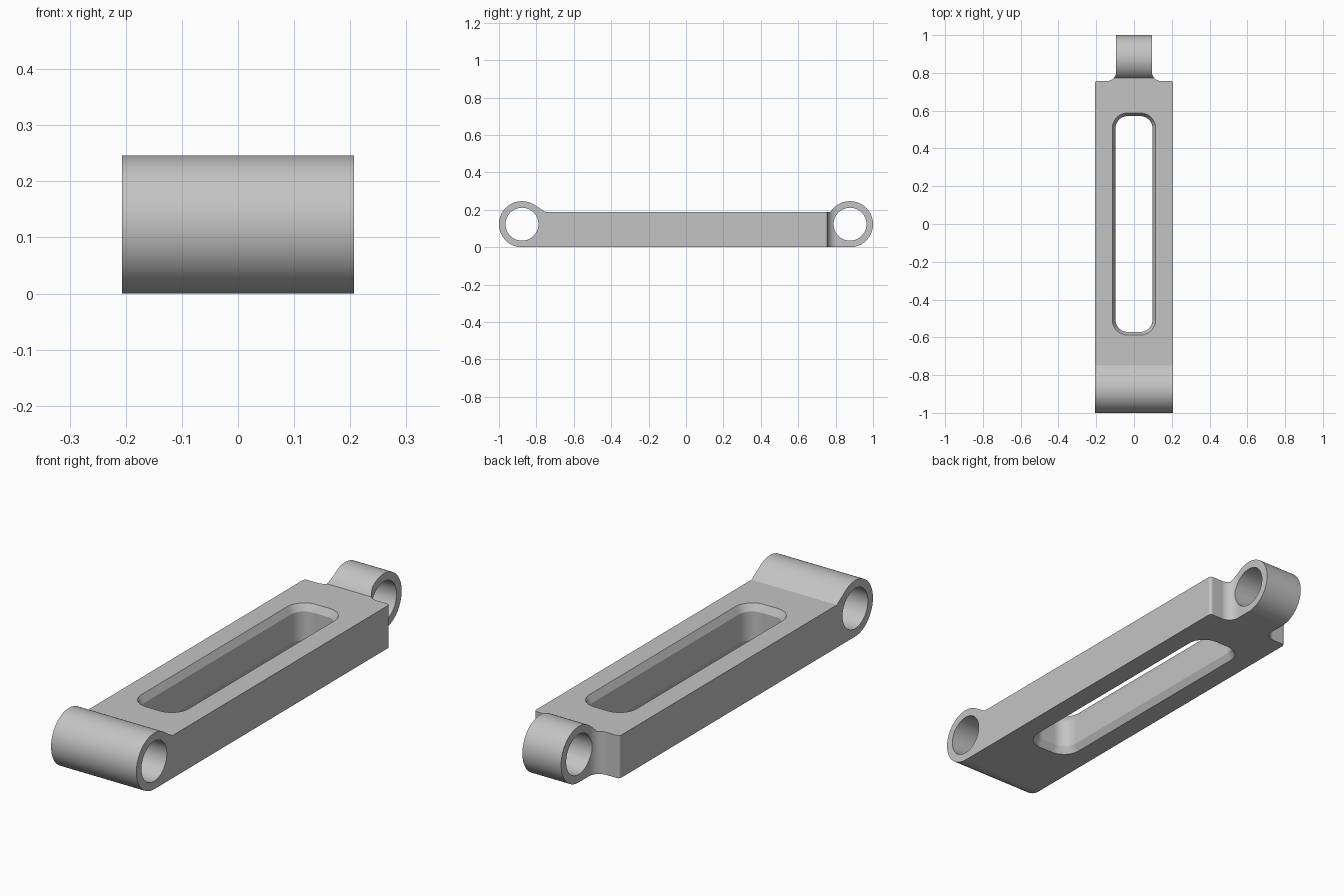
import bpy, bmesh
from math import sin, cos, radians, degrees, atan2, acos, asin, hypot
from mathutils import Vector

cube = bpy.data.objects.get("Cube")
if cube:
    bpy.data.objects.remove(cube, do_unlink=True)

EYE_Y, EYE_R, BORE_R = 0.877, 0.123, 0.088    # bored eyes at both ends
TOP, HALF_W, TONGUE = 0.187, 0.207, 0.094     # bar height and half widths
SHOULDER, ROUND, FILLET = 0.757, 0.013, 0.05  # back end of the bar

steel = bpy.data.materials.new("plain grey")
steel.use_nodes = True
grey = (0.55, 0.55, 0.55, 1)
steel.diffuse_color = grey
steel.node_tree.nodes["Principled BSDF"].inputs["Base Color"].default_value = grey


def arc(cx, cy, r, start, end, n):
    angles = [radians(start + (end - start) * i / n) for i in range(n + 1)]
    return [(cx + r * cos(a), cy + r * sin(a)) for a in angles]


def loft(name, rings):
    """Closed solid through a row of matching outlines."""
    bm = bmesh.new()
    loops = [[bm.verts.new(p) for p in ring] for ring in rings]
    for low, high in zip(loops, loops[1:]):
        for i in range(len(low)):
            j = (i + 1) % len(low)
            bm.faces.new((low[i], low[j], high[j], high[i]))
    bm.faces.new(loops[0][::-1])
    bm.faces.new(loops[-1])
    bmesh.ops.recalc_face_normals(bm, faces=bm.faces)
    mesh = bpy.data.meshes.new(name)
    bm.to_mesh(mesh)
    bm.free()
    mesh.materials.append(steel)
    ob = bpy.data.objects.new(name, mesh)
    bpy.context.collection.objects.link(ob)
    return ob


def along_x(name, outline, half):
    return loft(name, [[(x, y, z) for y, z in outline] for x in (-half, half)])


def rounded_slot(hx, hy, r, z):
    pts = []
    for k, (sx, sy) in enumerate([(1, 1), (-1, 1), (-1, -1), (1, -1)]):
        pts += arc(sx * (hx - r), sy * (hy - r), r, 90 * k, 90 * k + 90, 12)
    return [(x, y, z) for x, y in pts]


# Side profile: back eye, flat top, slope tangent to the front eye
slope_y = -0.75
dy, dz = slope_y + EYE_Y, TOP - EYE_R
tangent = degrees(atan2(dz, dy) + acos(EYE_R / hypot(dy, dz)))
meet = 180 - degrees(asin(dz / EYE_R))
side = arc(EYE_Y, EYE_R, EYE_R, -90, meet, 56)
side += [(slope_y, TOP)]
side += arc(-EYE_Y, EYE_R, EYE_R, tangent, 270, 56)
link = along_x("link_bar", side, 0.3)

# Plan profile: wide bar, rounded shoulders, filleted narrow tongue
half = [(HALF_W, -1.1)]
half += arc(HALF_W - ROUND, SHOULDER - ROUND, ROUND, 0, 90, 6)
half += arc(TONGUE + FILLET, SHOULDER + FILLET, FILLET, 270, 180, 12)
half += [(TONGUE, 1.1)]
plan = half + [(-x, y) for x, y in reversed(half)]
plan_block = loft("plan_cutter", [[(x, y, z) for x, y in plan] for z in (-0.1, 0.4)])

# Long slot with a steep bevel on its upper and lower rims
BEVEL, DEPTH, OVER = 0.017, 0.03, 0.01
rim = BEVEL * (1 + OVER / DEPTH)
levels = [(rim, -OVER), (0, DEPTH), (0, TOP - DEPTH), (rim, TOP + OVER)]
slot = loft("slot_cutter", [rounded_slot(0.098 + g, 0.571 + g, 0.065 + g, z) for g, z in levels])

# Bores through the eyes
bores = [along_x("bore_cutter", arc(s * EYE_Y, EYE_R, BORE_R, 0, 354, 59), 0.5) for s in (-1, 1)]

cutters = [plan_block, slot] + bores
for cutter in cutters:
    cutter.hide_render = True
    mod = link.modifiers.new(cutter.name, "BOOLEAN")
    mod.operation = "INTERSECT" if cutter is plan_block else "DIFFERENCE"
    mod.solver = "EXACT"
    mod.object = cutter

# Bake the cuts and drop the helpers
graph = bpy.context.evaluated_depsgraph_get()
baked = bpy.data.meshes.new_from_object(link.evaluated_get(graph))
link.modifiers.clear()
link.data = baked
for cutter in cutters:
    bpy.data.objects.remove(cutter, do_unlink=True)
baked.materials.clear()
baked.materials.append(steel)
for face in baked.polygons:
    face.material_index = 0

# Smooth curved walls, crisp edges
bpy.ops.object.select_all(action="DESELECT")
link.select_set(True)
bpy.context.view_layer.objects.active = link
bpy.ops.object.shade_smooth_by_angle(angle=radians(25))
weighted = link.modifiers.new("flat_faces", "WEIGHTED_NORMAL")
weighted.keep_sharp = True
